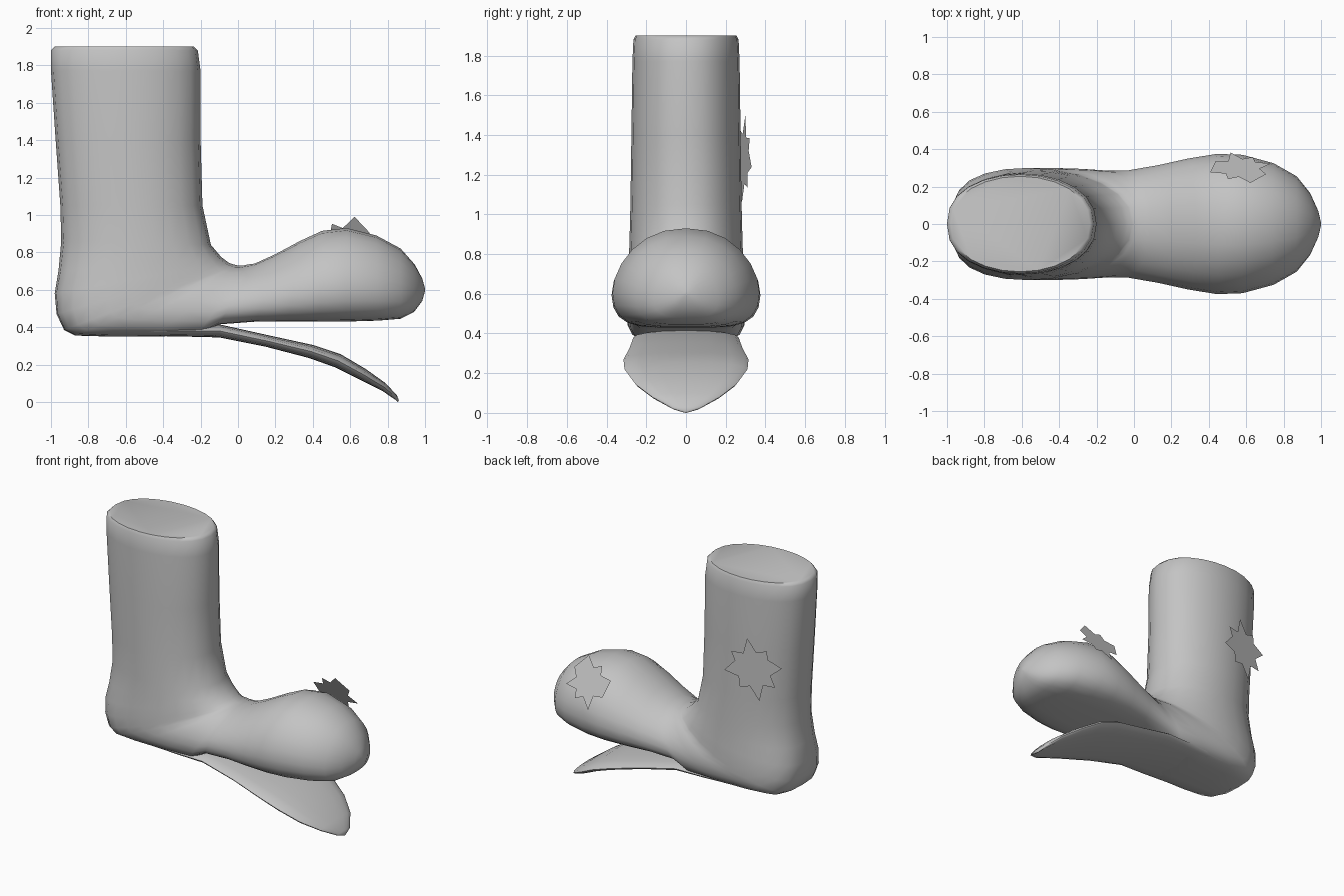
import bpy
import bmesh
import math
from mathutils import Vector

default_cube = bpy.data.objects.get("Cube")
if default_cube:
    bpy.data.objects.remove(default_cube, do_unlink=True)

grey = bpy.data.materials.new("plain grey")
grey.use_nodes = True
grey.diffuse_color = (0.55, 0.55, 0.55, 1)
grey.node_tree.nodes["Principled BSDF"].inputs["Base Color"].default_value = grey.diffuse_color


def finish(bm, name, angle=50):
    """Turn a bmesh into a smooth shaded object."""
    bmesh.ops.recalc_face_normals(bm, faces=bm.faces)
    mesh = bpy.data.meshes.new(name)
    bm.to_mesh(mesh)
    bm.free()
    mesh.materials.append(grey)
    obj = bpy.data.objects.new(name, mesh)
    bpy.context.collection.objects.link(obj)
    bpy.ops.object.select_all(action="DESELECT")
    obj.select_set(True)
    bpy.context.view_layer.objects.active = obj
    bpy.ops.object.shade_smooth_by_angle(angle=math.radians(angle))
    return obj


def section(low, high, width, skew, square, count):
    """Closed ring spanning two profile points; the low end is boxier."""
    points = []
    for i in range(count):
        t = 2 * math.pi * i / count
        along = ((1 - math.cos(t)) / 2) ** skew
        side = math.sin(t)
        power = square if math.cos(t) > 0 else max(square, 0.9)
        p = low.lerp(high, along)
        p.y = math.copysign(abs(side) ** power, side) * width
        points.append(p)
    return points


def loft(name, rings, angle):
    bm = bmesh.new()
    loops = [[bm.verts.new(p) for p in ring] for ring in rings]
    for a, b in zip(loops, loops[1:]):
        for i in range(len(a)):
            j = (i + 1) % len(a)
            bm.faces.new((a[i], a[j], b[j], b[i]))
    bm.faces.new(loops[0])
    bm.faces.new(loops[-1])
    return finish(bm, name, angle)


def spread(stations, skews, squares, count=24):
    """Sections for stations (low x, low z, high x, high z, half width)."""
    rings = []
    for n, (ax, az, bx, bz, width) in enumerate(stations):
        f = n / (len(stations) - 1)
        skew = skews[0] + (skews[1] - skews[0]) * f
        square = squares[0] + (squares[1] - squares[0]) * f
        rings.append(section(Vector((ax, 0, az)), Vector((bx, 0, bz)),
                             width, skew, square, count))
    return rings


# Boot upper: straight shaft, rings fanning round the heel, bulbous toe
shaft = [
    (-.98, 1.9, -.235, 1.9, .255),
    (-1, 1.88, -.215, 1.88, .265),
    (-1, 1.77, -.2, 1.77, .27),
    (-.975, 1.4, -.2, 1.4, .275),
    (-.95, 1.05, -.19, 1.05, .28),
]
heel = [
    (-.945, .86, -.145, .84, .285),
    (-.96, .7, -.09, .775, .29),
    (-.98, .58, -.05, .745, .295),
    (-.97, .47, -.03, .737, .3),
    (-.93, .385, -.01, .732, .3),
    (-.87, .355, 0, .73, .3),
    (-.7, .35, .015, .73, .3),
    (-.45, .35, .03, .73, .295),
    (-.22, .355, .05, .735, .285),
]
toe = [
    (-.1, .415, .09, .74, .285),
    (.1, .43, .2, .79, .315),
    (.27, .43, .33, .86, .35),
    (.44, .43, .45, .915, .375),
    (.58, .43, .58, .93, .37),
    (.75, .435, .74, .89, .325),
    (.87, .445, .87, .82, .255),
    (.94, .48, .945, .735, .165),
    (.985, .54, .985, .66, .07),
    (.999, .59, .999, .61, .012),
]
loft("boot_upper", spread(shaft, (1, 1), (.85, .85))
     + spread(heel, (1, 1.6), (.85, .55))
     + spread(toe, (1.7, 1.3), (.6, .9)), 50)

# Loose sole: a thin leaf hanging open below the toe
sole = [
    (-.6, .355, -.6, .4, .24),
    (-.3, .35, -.3, .41, .26),
    (-.1, .345, -.1, .415, .265),
    (.15, .295, .17, .355, .285),
    (.38, .235, .4, .305, .315),
    (.52, .185, .55, .255, .31),
    (.66, .115, .685, .175, .255),
    (.77, .06, .79, .1, .17),
    (.84, .013, .85, .035, .07),
    (.855, 0, .86, .01, .008),
]
loft("loose_sole", spread(sole, (1, 1), (.5, .5), 16), 50)


def torn_patch(name, centre, normal, radius, turn):
    """Flat ragged star facing along the normal."""
    normal = Vector(normal).normalized()
    across = Vector((0, 0, 1)).cross(normal).normalized()
    up = normal.cross(across)
    reach = (1, .85, 1.05, .9, 1, .82, 1.08, .9)
    bm = bmesh.new()
    outline = []
    for i in range(2 * len(reach)):
        a = turn + math.pi * i / len(reach)
        r = radius * (reach[i // 2] if i % 2 == 0 else .6)
        outline.append(bm.verts.new(Vector(centre) + across * r * math.cos(a)
                                    + up * r * math.sin(a)))
    bm.faces.new(outline)
    bmesh.ops.triangulate(bm, faces=bm.faces)
    patch = finish(bm, name, 30)
    # Keep the outward side facing out
    if patch.data.polygons[0].normal.dot(normal) < 0:
        patch.data.flip_normals()


torn_patch("shaft_patch", (-.74, .29, 1.28), (-.2, 1, 0), .21, .2)
torn_patch("toe_patch", (.57, .3, .84), (0, .88, .47), .17, .3)
